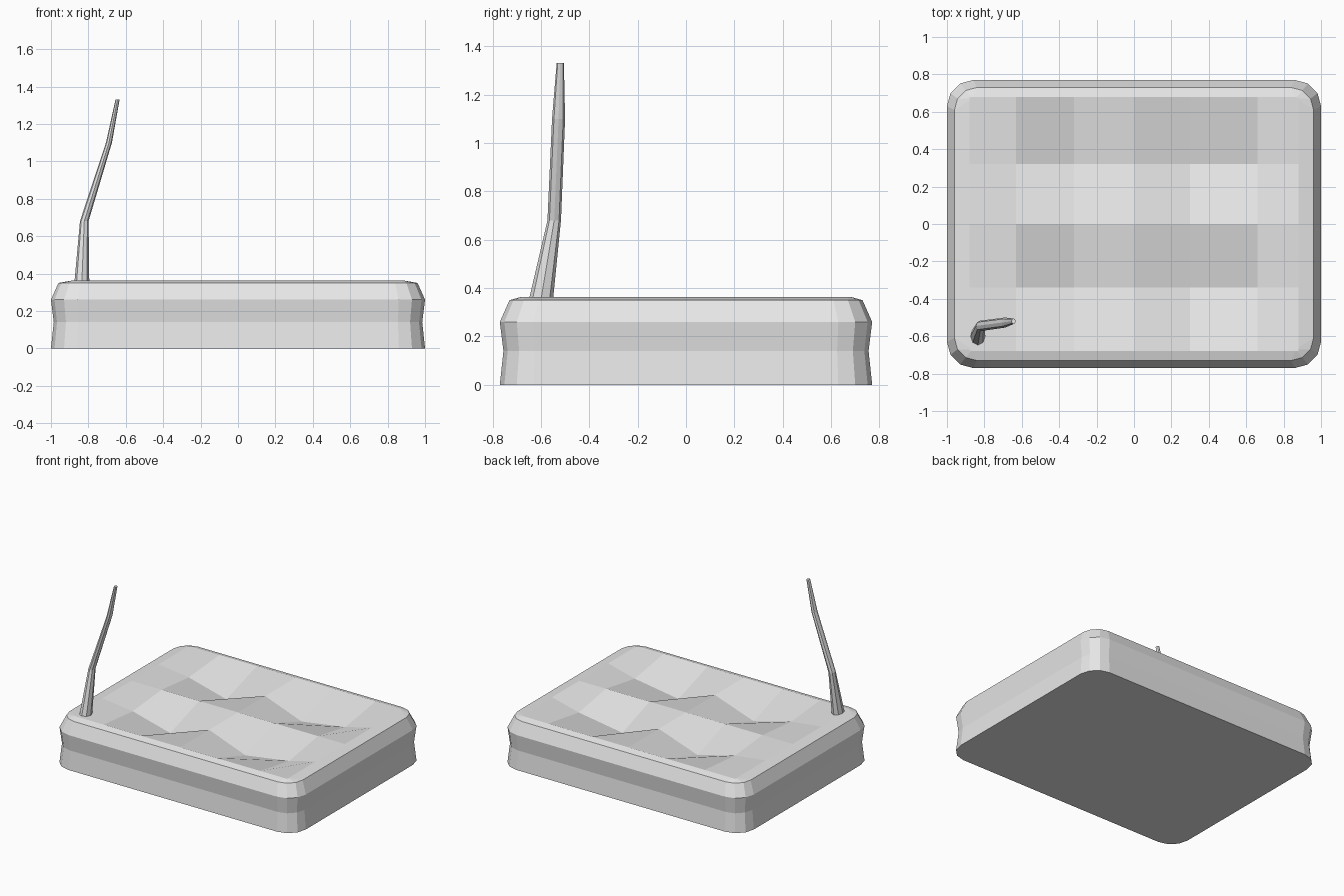
import bpy, bmesh, math

cube = bpy.data.objects.get("Cube")
if cube:
    bpy.data.objects.remove(cube, do_unlink=True)

grey = bpy.data.materials.new("light_grey")
grey.use_nodes = True
grey.diffuse_color = (0.8, 0.8, 0.8, 1)
grey.node_tree.nodes["Principled BSDF"].inputs["Base Color"].default_value = (0.8, 0.8, 0.8, 1)


def finish(name, bm):
    mesh = bpy.data.meshes.new(name)
    bm.to_mesh(mesh)
    bm.free()
    mesh.materials.append(grey)
    obj = bpy.data.objects.new(name, mesh)
    bpy.context.collection.objects.link(obj)
    return obj


def loft(name, rings, cap_top=True):
    """Join rings of equal length from the bottom up."""
    bm = bmesh.new()
    loops = [[bm.verts.new(p) for p in ring] for ring in rings]
    n = len(loops[0])
    for low, high in zip(loops, loops[1:]):
        for i in range(n):
            j = (i + 1) % n
            bm.faces.new((low[i], low[j], high[j], high[i]))
    bm.faces.new(loops[0][::-1])
    if cap_top:
        bm.faces.new(loops[-1])
    return finish(name, bm)


def rounded_rect(hx, hy, radius, z, segments=3):
    points = []
    for k, (sx, sy) in enumerate(((1, 1), (-1, 1), (-1, -1), (1, -1))):
        for i in range(segments + 1):
            a = math.pi / 2 * (k + i / segments)
            points.append((sx * (hx - radius) + radius * math.cos(a),
                           sy * (hy - radius) + radius * math.sin(a), z))
    return points


# Tray body: waisted walls, sloped shoulder and a thin rim, as (inset, radius, z)
profile = [(0, 0.14, 0), (0.015, 0.13, 0.14), (0, 0.14, 0.26),
           (0.04, 0.12, 0.35), (0.12, 0.02, 0.364)]
loft("tray_body", [rounded_rect(1 - d, 0.77 - d if d < 0.1 else 0.68, r, z)
                   for d, r, z in profile], cap_top=False)

# Rippled top: two furrows whose depth varies across the width
columns = [(-0.88, 0), (-0.63, 0.03), (-0.32, 0.11), (0, 0),
           (0.3, 0.11), (0.66, 0.055), (0.88, 0)]
rows = [(-0.68, 0), (-0.34, 1), (0, 0), (0.32, 1), (0.68, 0)]
bm = bmesh.new()
grid = [[bm.verts.new((x, y, 0.364 - depth * furrow)) for x, depth in columns]
        for y, furrow in rows]
for a, b in zip(grid, grid[1:]):
    for i in range(len(columns) - 1):
        bm.faces.new((a[i], a[i + 1], b[i + 1], b[i]))
finish("rippled_top", bm)

# Bent, tapering rod, as (x, y, z, half width, half depth)
path = [(-0.835, -0.6, 0.35, 0.04, 0.05), (-0.822, -0.545, 0.68, 0.023, 0.028),
        (-0.69, -0.527, 1.1, 0.016, 0.027), (-0.644, -0.52, 1.33, 0.011, 0.015)]
sides = 8
loft("bent_rod", [[(x + rx * math.cos(2 * math.pi * i / sides),
                    y + ry * math.sin(2 * math.pi * i / sides), z)
                   for i in range(sides)] for x, y, z, rx, ry in path])
